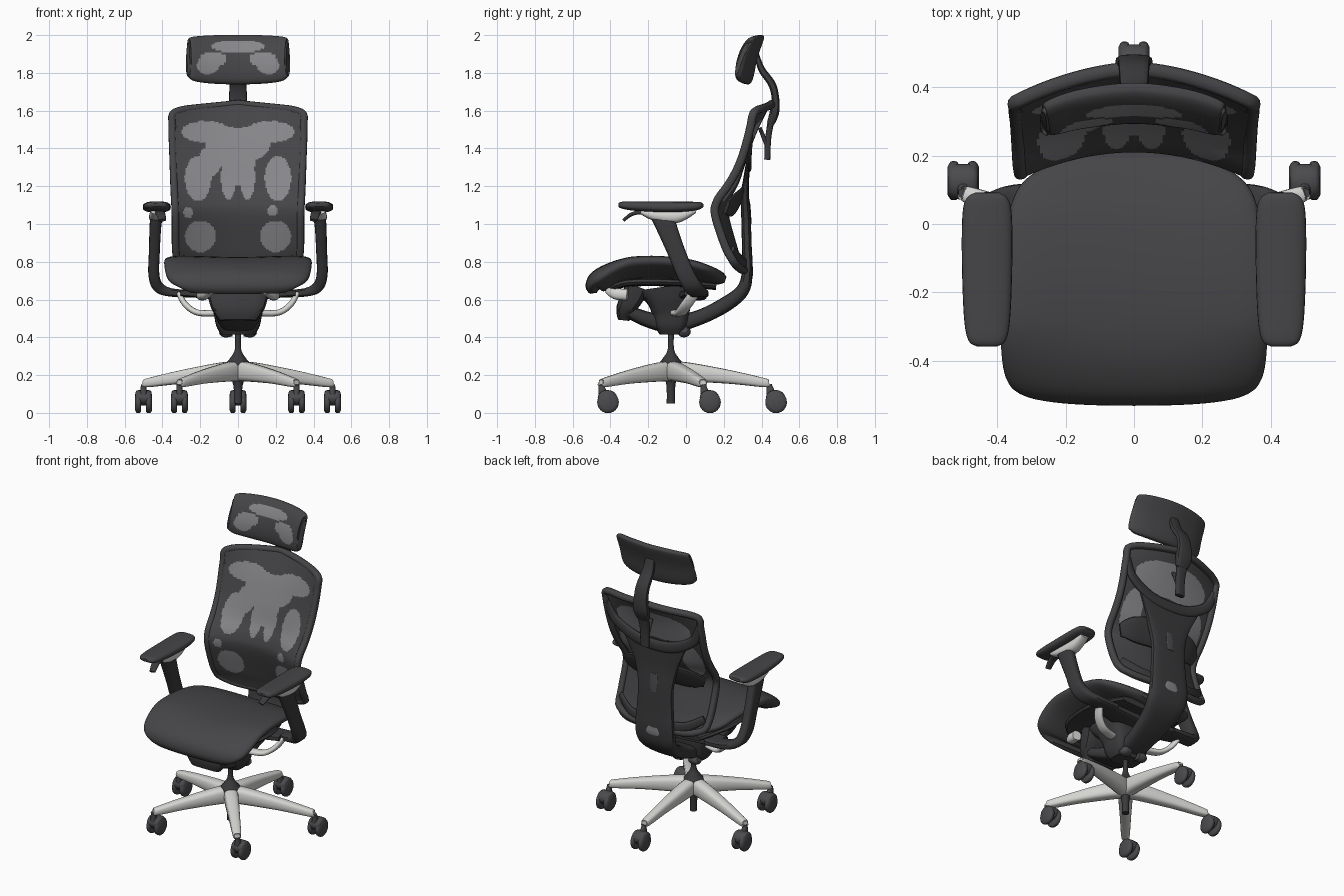
import bpy, bmesh, math
from mathutils import Vector

if "Cube" in bpy.data.objects:
    bpy.data.objects.remove(bpy.data.objects["Cube"])


def material(name, r, g, b):
    m = bpy.data.materials.new(name)
    m.use_nodes = True
    m.diffuse_color = (r, g, b, 1)
    m.node_tree.nodes["Principled BSDF"].inputs["Base Color"].default_value = (r, g, b, 1)
    return m


FABRIC = material("charcoal fabric", .06, .06, .064)
BLACK = material("black plastic", .042, .042, .045)
MESH = material("grey mesh", .24, .24, .255)
SILVER = material("polished silver", .66, .66, .64)
RUBBER = material("caster grey", .07, .07, .076)
X, Y, Z = Vector((1, 0, 0)), Vector((0, 1, 0)), Vector((0, 0, 1))


def finish(name, bm, *mats):
    bmesh.ops.recalc_face_normals(bm, faces=bm.faces)
    me = bpy.data.meshes.new(name)
    bm.to_mesh(me)
    bm.free()
    ob = bpy.data.objects.new(name, me)
    bpy.context.collection.objects.link(ob)
    for m in mats:
        me.materials.append(m)
    bpy.ops.object.select_all(action='DESELECT')
    ob.select_set(True)
    bpy.context.view_layer.objects.active = ob
    bpy.ops.object.shade_smooth_by_angle(angle=math.radians(40))
    return ob


def spline(rows, steps, closed):
    """Catmull-Rom through rows of (x, y, z, half width, half thickness)."""
    n, out = len(rows), []
    get = lambda i: rows[i % n] if closed else rows[max(0, min(n - 1, i))]
    for i in range(n if closed else n - 1):
        for k in range(steps):
            t = k / steps
            out.append([b + t * (c - a + t * (2 * a - 5 * b + 4 * c - d + t * (3 * (b - c) + d - a))) / 2
                        for a, b, c, d in zip(get(i - 1), get(i), get(i + 1), get(i + 2))])
    return out if closed else out + [list(rows[-1])]


def sweep(name, rows, mat, side=X, n=16, power=2.5, steps=6, closed=False, shape=None, rule=None, extra=()):
    """Loft super-ellipse sections along a path; width runs along side."""
    rows = spline(rows, steps, closed)
    pts = [Vector(r[:3]) for r in rows]
    bm, rings, count = bmesh.new(), [], len(rows)
    for i, (p, r) in enumerate(zip(pts, rows)):
        ahead = pts[(i + 1) % count] if closed else pts[min(i + 1, count - 1)]
        back = pts[i - 1] if closed else pts[max(i - 1, 0)]
        t = (ahead - back).normalized()
        s = (side - t * side.dot(t)).normalized()
        b = t.cross(s)
        ring = []
        for k in range(n):
            a = math.tau * k / n
            c, d = [math.copysign(abs(f) ** (2 / power), f) for f in (math.cos(a), math.sin(a))]
            ring.append(bm.verts.new(p + s * c * r[3] + b * d * r[4]))
        rings.append(ring)
    for i in range(count if closed else count - 1):
        q, w = rings[i], rings[(i + 1) % count]
        for k in range(n):
            bm.faces.new((q[k], q[(k + 1) % n], w[(k + 1) % n], w[k]))
    if not closed:
        bm.faces.new(rings[0])
        bm.faces.new(rings[-1])
    if shape:
        for v in bm.verts:
            shape(v.co)
    if rule:
        for f in bm.faces:
            f.material_index = rule(f.calc_center_median())
    return finish(name, bm, mat, *extra)


def pair(name, rows, mat, **kw):
    for label, s in (("left_", 1), ("right_", -1)):
        sweep(label + name, [(s * r[0], *r[1:]) for r in rows], mat, **kw)


def both(patches):
    return patches + [(-p[0], *p[1:]) for p in patches]


def in_patch(patches, x, z):
    return int(any(((x - a) / w) ** 2 + ((z - c) / h) ** 2 < 1 for a, c, w, h in patches))


# Five-star base with casters
HUB = Vector((0, -.08, 0))
tips = [("back", 0, .44), ("left", .5, .09), ("right", -.5, .09), ("front_left", .31, -.45), ("front_right", -.31, -.45)]
for name, tx, ty in tips:
    tip = Vector((tx, ty, 0))
    across = (tip - HUB).cross(Z).normalized()
    leg = []
    for f, z, w, t in ((0, .22, .04, .055), (.2, .215, .043, .05), (.6, .19, .034, .036), (.95, .16, .026, .024), (1, .158, .018, .016)):
        p = HUB.lerp(tip, f)
        leg.append((p.x, p.y, z, w, t))
    sweep(name + "_base_leg", leg, SILVER, side=across, power=3)
    cy = ty + .037
    sweep(name + "_caster_stem", [(tx, ty, .15, .014, .014), (tx, ty + .01, .1, .018, .025)], RUBBER)
    sweep(name + "_caster_hood", [(tx + d, cy - .003, .08, r, r * .8) for d, r in ((-.043, .035), (-.03, .05), (.03, .05), (.043, .035))],
          RUBBER, side=Y, power=2, steps=3)
    for s in (-1, 1):
        wheel = [(tx + s * d, cy, .056, r, r) for d, r in ((.014, .05), (.02, .056), (.036, .056), (.046, .04))]
        sweep(name + "_caster_wheel", wheel, RUBBER, side=Y, n=24, power=2, steps=3)
sweep("gas_lift", [(0, -.08, z, r, r) for z, r in ((.05, .022), (.16, .026), (.25, .062), (.285, .045), (.32, .022), (.36, .015), (.44, .017))],
      BLACK, power=2, n=20)

# Seat cushion, waterfall front and raised sides
def dish(co):
    co.z += .27 * co.x ** 2 * max(0, min(1, (co.y + .55) * 4))
sweep("seat_cushion", [(0, -.49, .632, .25, .018), (0, -.49, .668, .33, .045), (0, -.45, .703, .375, .063), (0, -.34, .748, .39, .064),
                       (0, -.18, .765, .386, .06), (0, 0, .755, .37, .055), (0, .11, .732, .335, .047),
                       (0, .18, .714, .24, .035), (0, .21, .705, .13, .015)],
      FABRIC, n=48, power=2.35, shape=dish)
sweep("seat_pan", [(0, -.4, .66, .18, .02), (0, -.3, .69, .28, .022), (0, -.05, .69, .3, .022), (0, .16, .67, .22, .02)], BLACK, power=4)

# Tilt mechanism
sweep("mechanism_housing", [(0, -.08, .415, .09, .06), (0, -.08, .46, .115, .085), (0, -.08, .53, .13, .1), (0, -.09, .6, .155, .12), (0, -.1, .67, .17, .2)],
      BLACK, power=4, n=24)
sweep("mechanism_front", [(0, -.33, .49, .1, .03), (0, -.32, .55, .14, .05), (0, -.28, .62, .16, .06), (0, -.26, .67, .17, .06)], BLACK, power=4)
sweep("mechanism_crossbar", [(-.3, .05, .635, .06, .018), (0, .03, .62, .08, .025), (.3, .05, .635, .06, .018)], BLACK, side=Y, power=4)
pair("seat_slide", [(.15, -.41, .645, .025, .018), (.18, -.37, .63, .03, .03), (.19, -.31, .625, .03, .03)], SILVER)
pair("support_loop", [(.31, .04, .625, .028, .014), (.275, .0, .57, .03, .016), (.21, -.03, .53, .03, .016), (.1, -.06, .53, .03, .018)],
     SILVER, side=Y)
pair("adjuster_knob", [(.03, -.01, .43, .03, .025), (.07, -.01, .43, .035, .03), (.09, -.01, .44, .02, .02)], RUBBER, side=Y, power=2)

# Armrests
pair("arm_pad", [(.43, -.358, 1.1, .03, .008), (.43, -.34, 1.1, .055, .018), (.43, -.27, 1.095, .068, .025), (.43, -.1, 1.09, .074, .029),
                 (.43, .03, 1.093, .072, .025), (.43, .075, 1.098, .06, .018), (.43, .092, 1.1, .035, .008)],
     FABRIC, n=24, power=2.8)
pair("arm_bracket", [(.43, -.24, 1.065, .03, .012), (.43, -.16, 1.045, .04, .03), (.43, -.05, 1.04, .04, .035), (.43, .05, 1.07, .03, .012)], SILVER)
pair("arm_lever", [(.4, -.33, 1.02, .02, .008), (.41, -.28, 1.055, .025, .01), (.42, -.2, 1.065, .025, .01)], BLACK)
pair("arm_post", [(.43, -.12, 1.04, .065, .034), (.437, -.105, .99, .055, .031), (.443, -.05, .85, .047, .029), (.445, .0, .73, .047, .029),
                  (.42, .04, .665, .047, .029), (.35, .065, .637, .05, .022), (.22, .07, .63, .05, .02)], BLACK, side=Y, power=3.5)

# Backrest surface: height, edge depth, centre bulge, half width
PROFILE = [(.7, .28, .03, .29), (.8, .235, .05, .325), (.88, .19, .07, .337), (1.05, .135, .08, .338), (1.13, .15, .075, .342),
           (1.22, .215, .055, .346), (1.34, .275, .035, .35), (1.5, .32, .05, .355), (1.66, .35, .1, .35)]
SMOOTH = spline(PROFILE, 6, False)


def back_point(u, v):
    low, high = .755 + .05 * u ** 6, 1.636 - .035 * abs(u) - .025 * u ** 12
    z = low + (high - low) * v
    a, b = next((p, q) for p, q in zip(SMOOTH, SMOOTH[1:]) if z <= q[0])
    f = (z - a[0]) / (b[0] - a[0])
    edge, bulge, width = (a[i] + f * (b[i] - a[i]) for i in (1, 2, 3))
    return Vector((u * width, edge + bulge * (1 - u * u), z))


def back_layer(name, offset, patches, cols=90, lines=110):
    bm = bmesh.new()
    grid = [[bm.verts.new(back_point(2 * i / cols - 1, j / lines) + Y * offset) for i in range(cols + 1)] for j in range(lines + 1)]
    for q, w in zip(grid, grid[1:]):
        for k in range(cols):
            f = bm.faces.new((q[k], q[k + 1], w[k + 1], w[k]))
            c = f.calc_center_median()
            f.material_index = in_patch(patches, c.x, c.z)
    solid = finish(name, bm, FABRIC, MESH).modifiers.new("thickness", 'SOLIDIFY')
    solid.thickness = .007
    solid.offset = 0


FRONT_PATCHES = both([(.17, 1.487, .13, .057), (.04, 1.42, .13, .09), (.05, 1.25, .04, .12), (.212, 1.24, .07, .12), (.2, .935, .082, .083)])
FRONT_PATCHES += [(-.15, 1.33, .06, .08), (0, 1.32, .09, .12), (-.265, 1.06, .025, .028), (.185, 1.07, .026, .028)]
back_layer("backrest_mesh", 0, FRONT_PATCHES)
back_layer("backrest_backing", .008, both([(.05, 1.46, .22, .1), (.235, 1.24, .065, .12)]))

# Rim around the backrest
N = 14
steps = [k / N for k in range(N)]
border = [(2 * t - 1, 0) for t in steps] + [(1, t) for t in steps] + [(1 - 2 * t, 1) for t in steps] + [(-1, 1 - t) for t in steps]
rim = []
for u, v in border:
    p = back_point(u * .98, v)
    rim.append((p.x, p.y + .016, p.z, .022, .02))
sweep("backrest_rim", rim, FABRIC, side=Y, closed=True, steps=3, n=12)

# Spine, yoke and lumbar support
sweep("spine", [(0, .328, 1.33, .23, .01), (0, .32, 1.25, .19, .015), (0, .312, 1.15, .15, .022), (0, .318, 1.02, .125, .025),
                (0, .322, .88, .13, .026), (0, .325, .75, .14, .028), (0, .3, .65, .135, .035), (0, .21, .575, .11, .04),
                (0, .07, .505, .09, .04), (0, -.08, .47, .08, .045), (0, -.22, .5, .11, .04), (0, -.35, .56, .13, .03)],
      BLACK, n=24, power=3.5)
sweep("spine_slot", [(0, .344, 1.0, .022, .003), (0, .341, 1.06, .028, .003), (0, .336, 1.12, .022, .003)], RUBBER)
sweep("spine_inset", [(0, .351, .77, .035, .004), (0, .35, .73, .05, .004), (0, .339, .68, .035, .004)], MESH)
sweep("back_yoke", [(-.34, .342, 1.52, .016, .022), (-.29, .335, 1.41, .016, .03), (-.15, .33, 1.33, .016, .035), (0, .332, 1.31, .016, .035),
                    (.15, .33, 1.33, .016, .035), (.29, .335, 1.41, .016, .03), (.34, .342, 1.52, .016, .022)], BLACK, side=Y)
sweep("lumbar_support", [(-.29, .215, 1.09, .04, .01), (-.2, .255, 1.11, .08, .015), (0, .28, 1.125, .09, .018), (.2, .255, 1.11, .08, .015),
                         (.29, .215, 1.09, .04, .01)], BLACK, side=Vector((0, .5, 1)), power=3)
pair("lower_brace", [(.31, .245, .86, .025, .01), (.2, .295, .8, .03, .012), (.05, .322, .78, .035, .014)], BLACK, side=Z)

# Headrest and its stem
sweep("headrest_stem", [(0, .37, 1.91, .03, .012), (0, .4, 1.82, .04, .018), (0, .455, 1.74, .045, .02), (0, .474, 1.66, .048, .02),
                        (0, .468, 1.59, .055, .025), (0, .447, 1.53, .04, .02)], BLACK, power=3.5)
sweep("stem_guide", [(0, .455, 1.57, .04, .018), (0, .436, 1.46, .03, .016), (0, .43, 1.34, .03, .016)], BLACK, power=4)
sweep("stem_brace", [(0, .39, 1.51, .03, .01), (0, .427, 1.42, .03, .012)], BLACK)

HEAD_PATCHES = both([(.04, 1.94, .1, .03), (.13, 1.872, .07, .04), (.16, 1.84, .058, .048)])
LEAN = .16
def bend(co):
    return 1.6 * max(0, co.z - 1.84) ** 2 + .35 * min(0, co.z - 1.84) ** 2
def flare(co):
    co.x *= 1 + .3 * (co.z - 1.87)
    co.y += bend(co)
def head_rule(c):
    centre = .338 - .7 * c.x ** 2 + LEAN * (c.z - 1.87) + bend(c)
    return in_patch(HEAD_PATCHES, c.x, c.z) if c.y < centre else 0
sweep("headrest", [(-.262, .288, 1.875, .085, .014), (-.245, .296, 1.873, .115, .028), (-.15, .322, 1.871, .128, .034), (0, .338, 1.87, .132, .036),
                   (.15, .322, 1.871, .128, .034), (.245, .296, 1.873, .115, .028), (.262, .288, 1.875, .085, .014)],
      FABRIC, side=Vector((0, LEAN, 1)), n=96, power=3, steps=14, shape=flare, rule=head_rule, extra=(MESH,))
